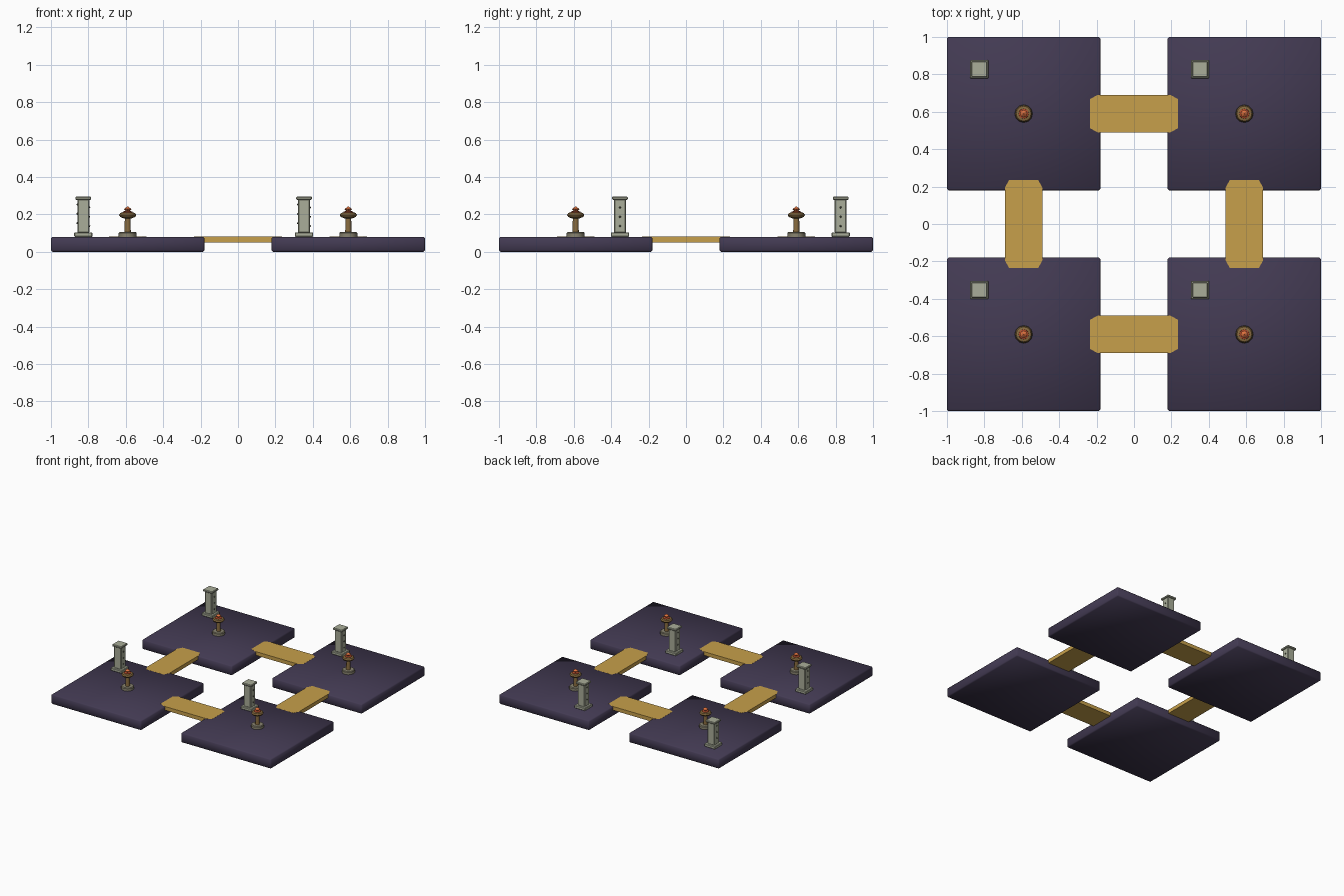
import bpy, bmesh, math
from mathutils import Matrix

if "Cube" in bpy.data.objects:
    bpy.data.objects.remove(bpy.data.objects["Cube"])


def mat(name, col):
    m = bpy.data.materials.new(name)
    m.diffuse_color = (*col, 1)
    m.use_nodes = True
    m.node_tree.nodes["Principled BSDF"].inputs["Base Color"].default_value = m.diffuse_color
    return m


SLATE = mat("dark violet slate", (0.055, 0.042, 0.085))
GOLD = mat("gold planks", (0.57, 0.35, 0.07))
STONE = mat("grey green stone", (0.40, 0.42, 0.32))
MOSS = mat("dark stud", (0.09, 0.10, 0.07))
BASE = mat("lamp foot stone", (0.25, 0.23, 0.16))
BRASS = mat("aged brass", (0.25, 0.15, 0.05))
EMBER = mat("ember red", (0.45, 0.07, 0.025))
FLAME = mat("flame orange", (0.75, 0.17, 0.05))


def finish(name, bm, m, smooth=None):
    bmesh.ops.recalc_face_normals(bm, faces=bm.faces)
    me = bpy.data.meshes.new(name)
    bm.to_mesh(me)
    bm.free()
    me.materials.append(m)
    ob = bpy.data.objects.new(name, me)
    bpy.context.collection.objects.link(ob)
    if smooth:
        bpy.context.view_layer.objects.active = ob
        ob.select_set(True)
        bpy.ops.object.shade_smooth_by_angle(angle=math.radians(smooth))
        ob.select_set(False)
    return ob


def box(name, x, y, z0, z1, w, m, bevel=0.0, smooth=None):
    bm = bmesh.new()
    bmesh.ops.create_cube(bm, size=1, matrix=Matrix.Translation((x, y, (z0 + z1) / 2))
                          @ Matrix.Diagonal((w, w, z1 - z0, 1)))
    if bevel:
        bmesh.ops.bevel(bm, geom=bm.edges[:], offset=bevel, segments=1, affect='EDGES')
    return finish(name, bm, m, smooth)


def lathe(name, x, y, profile, m, sides=12, smooth=35):
    # rings of (radius, z) joined by quads and capped
    bm = bmesh.new()
    rings = []
    for r, z in profile:
        rings.append([bm.verts.new((x + r * math.cos(2 * math.pi * i / sides),
                                    y + r * math.sin(2 * math.pi * i / sides), z))
                      for i in range(sides)])
    for a, b in zip(rings, rings[1:]):
        for i in range(sides):
            j = (i + 1) % sides
            bm.faces.new((a[i], a[j], b[j], b[i]))
    bm.faces.new(rings[0])
    bm.faces.new(rings[-1])
    return finish(name, bm, m, smooth)


def bridge(name, cx, cy, along_x):
    # plank with clipped corners, ends resting in the two platforms
    L, W, a, b = 0.235, 0.1, 0.04, 0.022
    pts = [(-L, -W + b), (-L + a, -W), (L - a, -W), (L, -W + b),
           (L, W - b), (L - a, W), (-L + a, W), (-L, W - b)]
    bm = bmesh.new()
    vs = [bm.verts.new((cx + (u if along_x else -v), cy + (v if along_x else u), 0.05))
          for u, v in pts]
    f = bm.faces.new(vs)
    top = bmesh.ops.extrude_face_region(bm, geom=[f])["geom"]
    bmesh.ops.translate(bm, vec=(0, 0, 0.0307),
                        verts=[v for v in top if isinstance(v, bmesh.types.BMVert)])
    finish(name, bm, GOLD)


C = 0.59
for n, (tx, ty) in enumerate([(-C, -C), (C, -C), (C, C), (-C, C)], 1):
    # platform
    box(f"platform_{n}", tx, ty, 0, 0.08, 0.82, SLATE, 0.008, 60)

    # pillar in the back left part of the platform
    px, py = tx - 0.237, ty + 0.237
    box(f"pillar_base_{n}", px, py, 0.08, 0.104, 0.098, STONE, 0.004)
    box(f"pillar_shaft_{n}", px, py, 0.10, 0.285, 0.064, STONE, 0.005)
    box(f"pillar_cap_{n}", px, py, 0.278, 0.295, 0.084, STONE, 0.004)
    bm = bmesh.new()
    for side in (-1, 1):
        for z in (0.145, 0.195, 0.245):
            bmesh.ops.create_icosphere(bm, subdivisions=1, radius=0.006,
                matrix=Matrix.Translation((px + side * 0.032, py, z - side * 0.008)))
    finish(f"pillar_studs_{n}", bm, MOSS)

    # lamp at the centre of the platform
    lathe(f"lamp_foot_{n}", tx, ty, [(0.048, 0.08), (0.048, 0.1), (0.043, 0.105)], BASE)
    lathe(f"lamp_stem_{n}", tx, ty, [(0.017, 0.1), (0.015, 0.185)], BRASS)
    lathe(f"lamp_dish_{n}", tx, ty, [(0.02, 0.178), (0.04, 0.186), (0.046, 0.197),
                                     (0.04, 0.207), (0.026, 0.211)], BRASS)
    lathe(f"lamp_ember_{n}", tx, ty, [(0.028, 0.205), (0.026, 0.214), (0.012, 0.219)], EMBER)
    lathe(f"lamp_flame_{n}", tx, ty, [(0.008, 0.214), (0.02, 0.228), (0.002, 0.242)],
          FLAME, 8, None)

# bridges between neighbouring platforms
bridge("bridge_front", 0, -C, True)
bridge("bridge_back", 0, C, True)
bridge("bridge_left", -C, 0, False)
bridge("bridge_right", C, 0, False)
